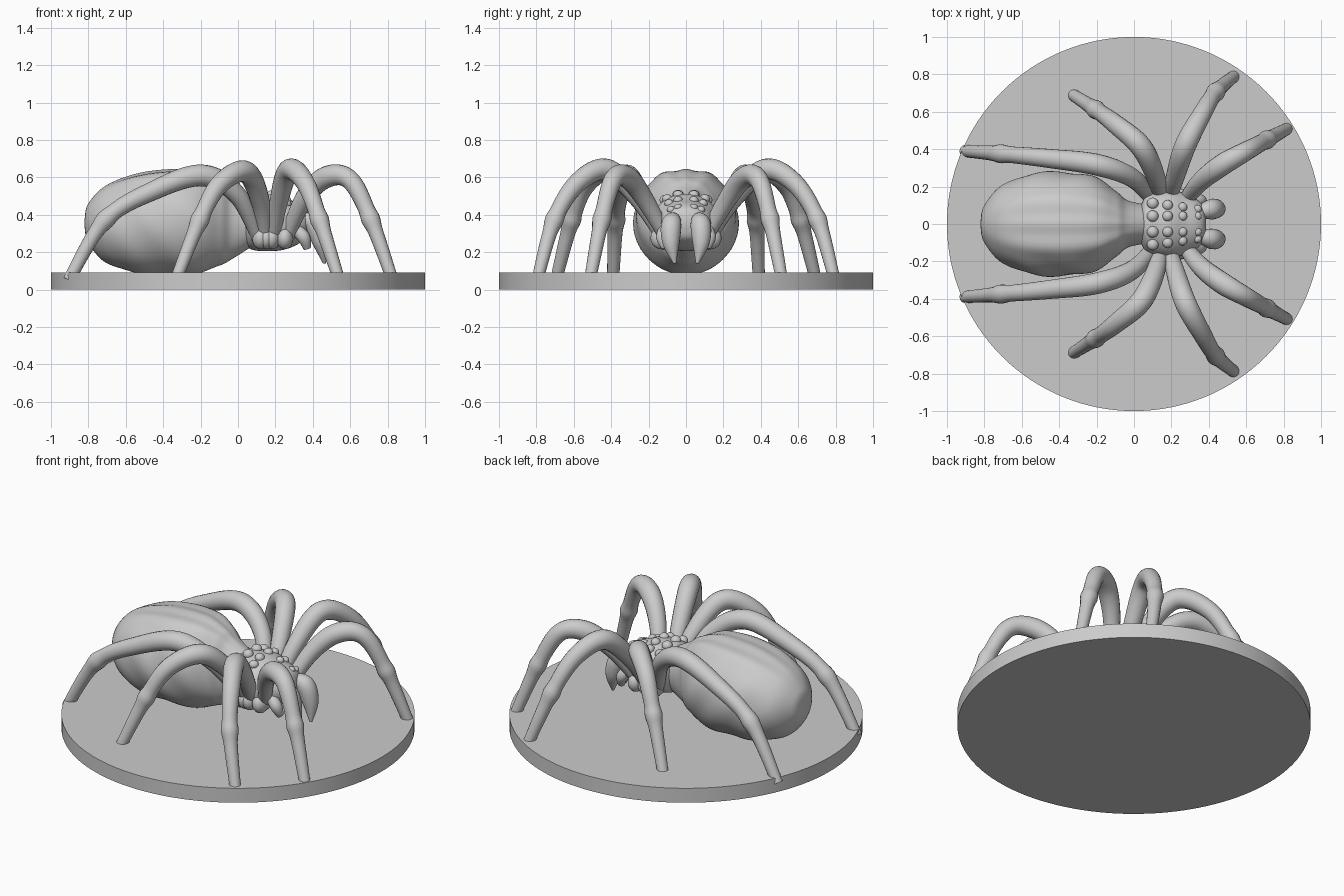
import bpy, bmesh, math
from mathutils import Vector

if "Cube" in bpy.data.objects:
    bpy.data.objects.remove(bpy.data.objects["Cube"])


def smooth_path(keys, steps):
    """Catmull-Rom interpolation of key tuples of any length."""
    out = []
    last = len(keys) - 1
    for i in range(last):
        a, b, c, d = keys[max(i - 1, 0)], keys[i], keys[i + 1], keys[min(i + 2, last)]
        for s in range(steps):
            t = s / steps
            out.append([0.5 * (2 * q + (r - p) * t + (2 * p - 5 * q + 4 * r - w) * t * t
                               + (3 * q - p - 3 * r + w) * t ** 3)
                        for p, q, r, w in zip(a, b, c, d)])
    out.append(list(keys[-1]))
    return out


def finish(obj, name, angle=50):
    obj.name = name
    bpy.ops.object.select_all(action='DESELECT')
    obj.select_set(True)
    bpy.context.view_layer.objects.active = obj
    bpy.ops.object.shade_smooth_by_angle(angle=math.radians(angle))


def loft(name, rings):
    """Skin a list of closed rings and cap the ends."""
    bm = bmesh.new()
    vs = [[bm.verts.new(p) for p in ring] for ring in rings]
    n = len(rings[0])
    for a, b in zip(vs, vs[1:]):
        for j in range(n):
            k = (j + 1) % n
            bm.faces.new((a[j], a[k], b[k], b[j]))
    bm.faces.new(vs[0][::-1])
    bm.faces.new(vs[-1])
    bmesh.ops.recalc_face_normals(bm, faces=bm.faces)
    mesh = bpy.data.meshes.new(name)
    bm.to_mesh(mesh)
    bm.free()
    obj = bpy.data.objects.new(name, mesh)
    bpy.context.collection.objects.link(obj)
    finish(obj, name)


def tube(name, keys, radii, side, knee=None, steps=14, sides=18):
    """Round limb through points, mirrored in y by side, swollen at the knee key."""
    pts = smooth_path([(*k, r) for k, r in zip(keys, radii)], steps)
    pos = [Vector((p[0], p[1] * side, p[2])) for p in pts]
    rings = []
    normal = None
    for i, p in enumerate(pos):
        tan = (pos[min(i + 1, len(pos) - 1)] - pos[max(i - 1, 0)]).normalized()
        if normal is None:
            normal = tan.orthogonal()
        normal = (normal - tan * normal.dot(tan)).normalized()
        binormal = tan.cross(normal)
        r = pts[i][3]
        if knee:
            r += 0.009 * math.exp(-((i / steps - knee) / 0.13) ** 2)
        rings.append([p + r * (math.cos(a) * normal + math.sin(a) * binormal)
                      for a in (2 * math.pi * j / sides for j in range(sides))])
    loft(name, rings)


def ball(name, loc, scale):
    bpy.ops.mesh.primitive_uv_sphere_add(segments=20, ring_count=12, location=loc)
    bpy.context.object.scale = scale
    finish(bpy.context.object, name)


def body(name, keys, relief, steps=10, sides=72):
    """Loft along x from (x, half width, top z, bottom z) with a relief function."""
    rings = []
    for x, w, top, bot in smooth_path(keys, steps):
        mid, h = (top + bot) / 2, (top - bot) / 2
        ring = []
        for j in range(sides):
            a = 2 * math.pi * j / sides
            k = 1 + relief(x, a)
            ring.append((x, w * k * math.cos(a), mid + h * k * math.sin(a)))
        rings.append(ring)
    loft(name, rings)


# round base
bpy.ops.mesh.primitive_cylinder_add(vertices=128, radius=1, depth=0.09, location=(0, 0, 0.045))
finish(bpy.context.object, "base", 30)


# abdomen with lengthwise back ridges and side wrinkles
def abdomen_relief(x, a):
    fade = max(0, min(1, (x + 0.8) / 0.25, (0.05 - x) / 0.2))
    up = max(0, math.sin(a)) ** 2
    off = abs(a - math.pi / 2)
    back = 0.05 * math.exp(-((off - 0.5) / 0.16) ** 2) - 0.03 * math.exp(-((off - 0.2) / 0.13) ** 2)
    wrinkle = 0.018 * math.sin(24 * x + 5 * math.sin(a)) * (1 - up)
    return fade * (back * up + wrinkle)


body("abdomen", [
    (-0.82, 0.02, 0.38, 0.33), (-0.8, 0.1, 0.46, 0.25), (-0.7, 0.21, 0.56, 0.14),
    (-0.5, 0.275, 0.63, 0.085), (-0.24, 0.26, 0.645, 0.085), (-0.1, 0.18, 0.6, 0.125),
    (-0.03, 0.125, 0.55, 0.165), (0.09, 0.1, 0.48, 0.24)], abdomen_relief)

# head and thorax
body("thorax", [
    (0.03, 0.08, 0.46, 0.26), (0.07, 0.155, 0.51, 0.215), (0.17, 0.18, 0.51, 0.205),
    (0.27, 0.165, 0.485, 0.22), (0.36, 0.11, 0.44, 0.27), (0.385, 0.04, 0.4, 0.33)],
    lambda x, a: 0.03 * math.sin(40 * x) * max(0, math.sin(a)), sides=40)

# leg points: root, thigh, peak, bend, knee, foot
legs = {
    "front_leg": [(0.25, 0.09, 0.25), (0.35, 0.22, 0.48), (0.47, 0.315, 0.6),
                  (0.6, 0.39, 0.585), (0.71, 0.45, 0.375), (0.82, 0.51, 0.07)],
    "second_leg": [(0.18, 0.1, 0.24), (0.22, 0.25, 0.48), (0.275, 0.42, 0.64),
                   (0.36, 0.58, 0.57), (0.437, 0.705, 0.37), (0.535, 0.79, 0.07)],
    "third_leg": [(0.15, 0.1, 0.24), (0.12, 0.24, 0.47), (0.04, 0.41, 0.63),
                  (-0.1, 0.535, 0.56), (-0.205, 0.612, 0.37), (-0.325, 0.69, 0.07)],
    "back_leg": [(0.12, 0.1, 0.25), (0, 0.24, 0.5), (-0.19, 0.315, 0.61),
                 (-0.45, 0.35, 0.53), (-0.71, 0.375, 0.372), (-0.905, 0.39, 0.05)],
}
leg_radii = (0.035, 0.05, 0.058, 0.051, 0.042, 0.032)

for side, tag in ((1, "left"), (-1, "right")):
    for name, keys in legs.items():
        tube(f"{tag}_{name}", keys, leg_radii, side, knee=4)
        # hip at each leg root
        ball(f"{tag}_{name}_hip", (keys[0][0], 0.13 * side, 0.275), (0.045, 0.06, 0.06))
    # rows of bumps on the head, shrinking and sinking towards the face
    for row in range(4):
        x, r = 0.1 + 0.08 * row, 0.031 - 0.003 * row
        for col, y in enumerate((0.042, 0.11 - 0.01 * row)):
            z = 0.51 - 0.6 * max(0, x - 0.18) ** 1.2 - 2.6 * y * y
            ball(f"{tag}_head_bump_{row}_{col}", (x, y * side, z), (r, r, r * 0.9))
    # jaw ending in a fang
    tube(f"{tag}_jaw", [(0.34, 0.06, 0.38), (0.41, 0.078, 0.35), (0.445, 0.08, 0.25),
                        (0.462, 0.06, 0.14)], (0.03, 0.054, 0.046, 0.008), side)
    # small feeler beside the jaw
    tube(f"{tag}_feeler", [(0.3, 0.11, 0.33), (0.35, 0.125, 0.28), (0.37, 0.11, 0.22)],
         (0.03, 0.035, 0.02), side)
